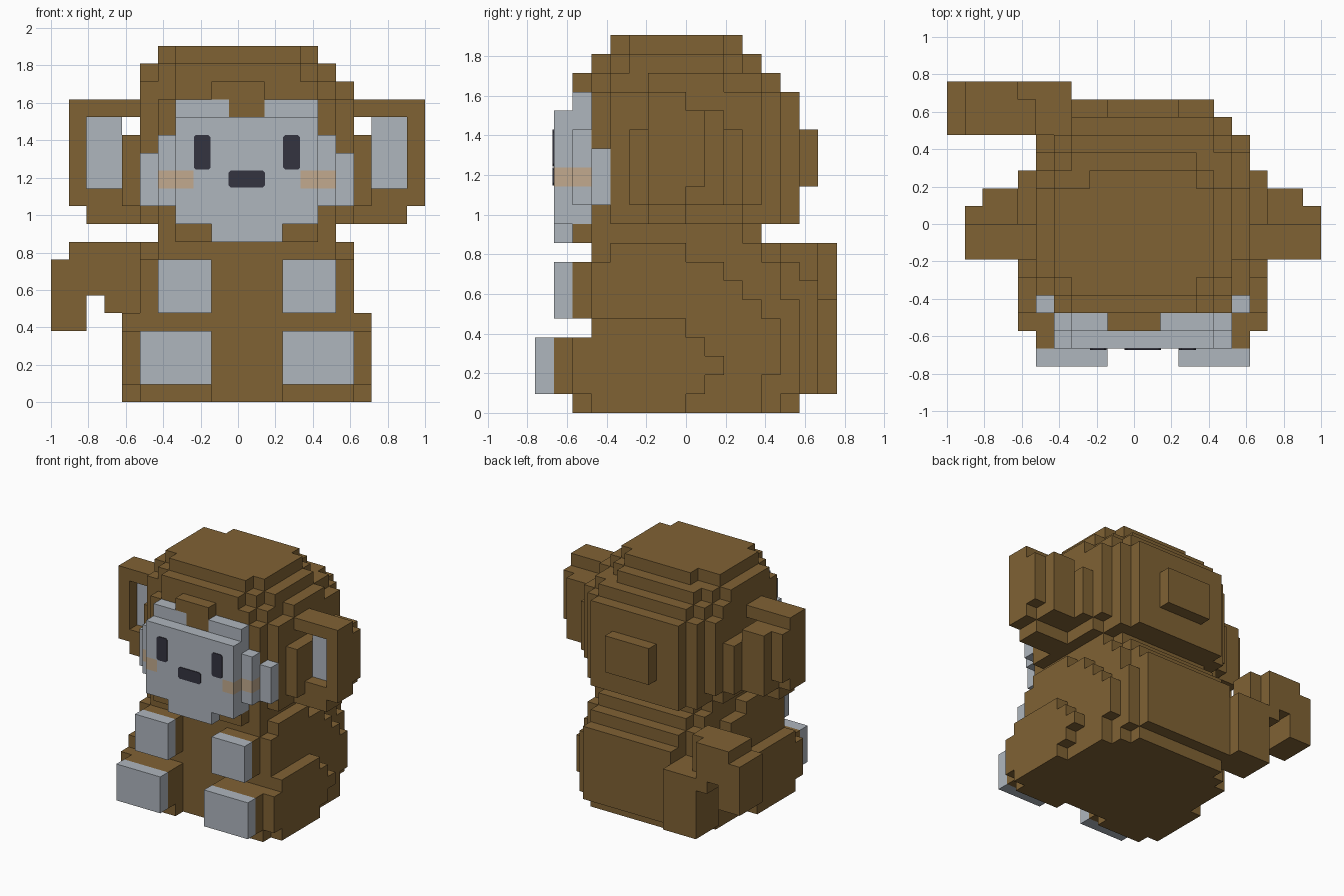
import bpy, bmesh, math
from mathutils import Vector

if "Cube" in bpy.data.objects:
    bpy.data.objects.remove(bpy.data.objects["Cube"], do_unlink=True)

V = 2 / 21                              # size of one block
ORIGIN = Vector((-1.0, -8 * V, 0.0))    # corner of block (0, 0, 0)
taken = set()                           # blocks already used by a part


def material(name, srgb):
    col = [((c / 255 + 0.055) / 1.055) ** 2.4 for c in srgb] + [1]
    m = bpy.data.materials.new(name)
    m.use_nodes = True
    m.diffuse_color = col
    bsdf = m.node_tree.nodes["Principled BSDF"]
    bsdf.inputs["Base Color"].default_value = col
    bsdf.inputs["Roughness"].default_value = 0.9
    return m


BROWN = material("brown fur", (128, 98, 52))
GREY = material("pale grey", (175, 182, 190))
DARK = material("dark slate", (52, 51, 64))
BLUSH = material("blush tan", (194, 170, 142))


def finish(name, bm, mat):
    me = bpy.data.meshes.new(name)
    bm.to_mesh(me)
    bm.free()
    me.materials.append(mat)
    ob = bpy.data.objects.new(name, me)
    bpy.context.collection.objects.link(ob)
    return ob


def mirror(boxes):
    """Boxes plus their reflections across the block plane x = 11."""
    return boxes + [(22 - b, 22 - a, *r) for a, b, *r in boxes]


def blocks(name, mat, boxes):
    """Union of block ranges (x0, x1, y0, y1, z0, z1), outer skin only."""
    cells = {(x, y, z) for a, b, c, d, e, f in boxes
             for x in range(a, b) for y in range(c, d) for z in range(e, f)}
    cells -= taken
    taken.update(cells)
    bm = bmesh.new()
    verts = {}

    def vert(p):
        if p not in verts:
            verts[p] = bm.verts.new(ORIGIN + Vector(p) * V)
        return verts[p]

    for c in cells:
        for ax in range(3):
            for s in (0, 1):
                n = list(c)
                n[ax] += 2 * s - 1
                if tuple(n) in cells:
                    continue
                u, w = (ax + 1) % 3, (ax + 2) % 3
                quad = []
                for du, dw in ((0, 0), (1, 0), (1, 1), (0, 1)):
                    p = list(c)
                    p[ax] += s
                    p[u] += du
                    p[w] += dw
                    quad.append(vert(tuple(p)))
                bm.faces.new(quad if s else quad[::-1])
    bmesh.ops.dissolve_limit(bm, angle_limit=0.01, verts=bm.verts[:], edges=bm.edges[:])
    return finish(name, bm, mat)


def plate(name, mat, x0, x1, z0, z1):
    """Thin plate with clipped corners on the front of the face."""
    r, t = 0.12, 0.06
    pts = [(x0 + r, z0), (x1 - r, z0), (x1, z0 + r), (x1, z1 - r),
           (x1 - r, z1), (x0 + r, z1), (x0, z1 - r), (x0, z0 + r)]
    bm = bmesh.new()
    f = bm.faces.new([bm.verts.new(ORIGIN + Vector((x, 1, z)) * V) for x, z in pts])
    ext = bmesh.ops.extrude_face_region(bm, geom=[f])
    bmesh.ops.translate(bm, vec=(0, -t * V, 0),
                        verts=[g for g in ext["geom"] if isinstance(g, bmesh.types.BMVert)])
    bmesh.ops.recalc_face_normals(bm, faces=bm.faces[:])
    finish(name, bm, mat)


# Face: blush first, then the grey mask around it
blocks("cheek_blush", BLUSH, mirror([(6, 7, 2, 3, 12, 13), (7, 8, 1, 2, 12, 13)]))
blocks("face_mask", GREY, [
    (7, 15, 1, 3, 10, 16), (9, 13, 1, 2, 9, 10), (6, 16, 2, 3, 11, 15),
    (7, 10, 2, 3, 16, 17), (12, 15, 2, 3, 16, 17)]
    + mirror([(5, 6, 3, 4, 11, 14)]))
plate("right_eye", DARK, 8.02, 8.96, 13.05, 15)
plate("left_eye", DARK, 13.04, 13.98, 13.05, 15)
plate("nose", DARK, 9.98, 12.02, 12.05, 13)

# Ears: grey inside, brown rim and stepped back
blocks("ear_insides", GREY, mirror([(2, 4, 7, 8, 12, 16)]))
blocks("ears", BROWN, mirror([
    (1, 5, 6, 8, 16, 17), (1, 2, 6, 8, 11, 17), (1, 5, 6, 8, 11, 12),
    (2, 5, 6, 8, 10, 11), (1, 4, 8, 9, 12, 16), (2, 4, 8, 10, 11, 16)]))

# Head: stacked rounded layers
blocks("head", BROWN, [
    (6, 16, 3, 11, 9, 10), (7, 15, 2, 12, 9, 10),
    (5, 17, 4, 11, 10, 11), (6, 16, 3, 13, 10, 11), (7, 15, 2, 14, 10, 11),
    (4, 18, 5, 11, 11, 15), (5, 17, 4, 12, 11, 17), (6, 16, 3, 13, 11, 17),
    (7, 15, 3, 14, 11, 17), (9, 13, 14, 15, 12, 15),
    (5, 17, 6, 10, 17, 18), (5, 16, 4, 11, 17, 18), (6, 16, 4, 12, 17, 18),
    (7, 15, 3, 13, 17, 18), (9, 12, 2, 3, 17, 18), (10, 12, 2, 3, 16, 17),
    (5, 16, 5, 10, 18, 19), (6, 15, 4, 11, 18, 19), (7, 14, 3, 12, 18, 19),
    (6, 15, 5, 10, 19, 20), (7, 14, 4, 10, 19, 20), (8, 14, 4, 11, 19, 20)])

# Body: wide bottom, stepped shoulders, back panel
shoulders = [(5, 17, 3, 12, 1, 2), (5, 17, 3, 13, 2, 5), (5, 17, 3, 12, 5, 6),
             (5, 17, 3, 11, 6, 7), (5, 17, 3, 10, 7, 8), (5, 17, 4, 8, 8, 9)]
blocks("body", BROWN, shoulders + [
    (4, 18, 3, 8, 0, 1), (5, 17, 3, 12, 0, 1), (6, 16, 3, 13, 0, 1),
    (7, 15, 3, 14, 0, 1), (6, 16, 3, 14, 1, 6), (6, 16, 3, 13, 6, 8),
    (6, 16, 3, 12, 8, 9), (7, 15, 3, 14, 6, 8), (7, 15, 14, 15, 1, 7),
    (7, 15, 3, 13, 8, 9)])

# Limbs and their grey pads
blocks("arms", BROWN, mirror([(6, 9, 2, 3, 5, 8)]))
blocks("legs", BROWN, mirror([
    (5, 9, 2, 3, 0, 1), (5, 9, 1, 3, 1, 4), (4, 5, 2, 9, 1, 4),
    (4, 5, 9, 10, 2, 3), (4, 5, 3, 8, 4, 5)]))
blocks("hand_pads", GREY, mirror([(6, 9, 1, 2, 5, 8)]))
blocks("foot_pads", GREY, mirror([(5, 9, 0, 1, 1, 4)]))

# Tail: rises behind the body, then hooks outwards and down
blocks("tail", BROWN, [
    (4, 7, 13, 16, 1, 6), (3, 5, 13, 15, 5, 9), (3, 4, 13, 16, 5, 9),
    (1, 4, 13, 16, 6, 9), (0, 2, 13, 16, 4, 8)])
